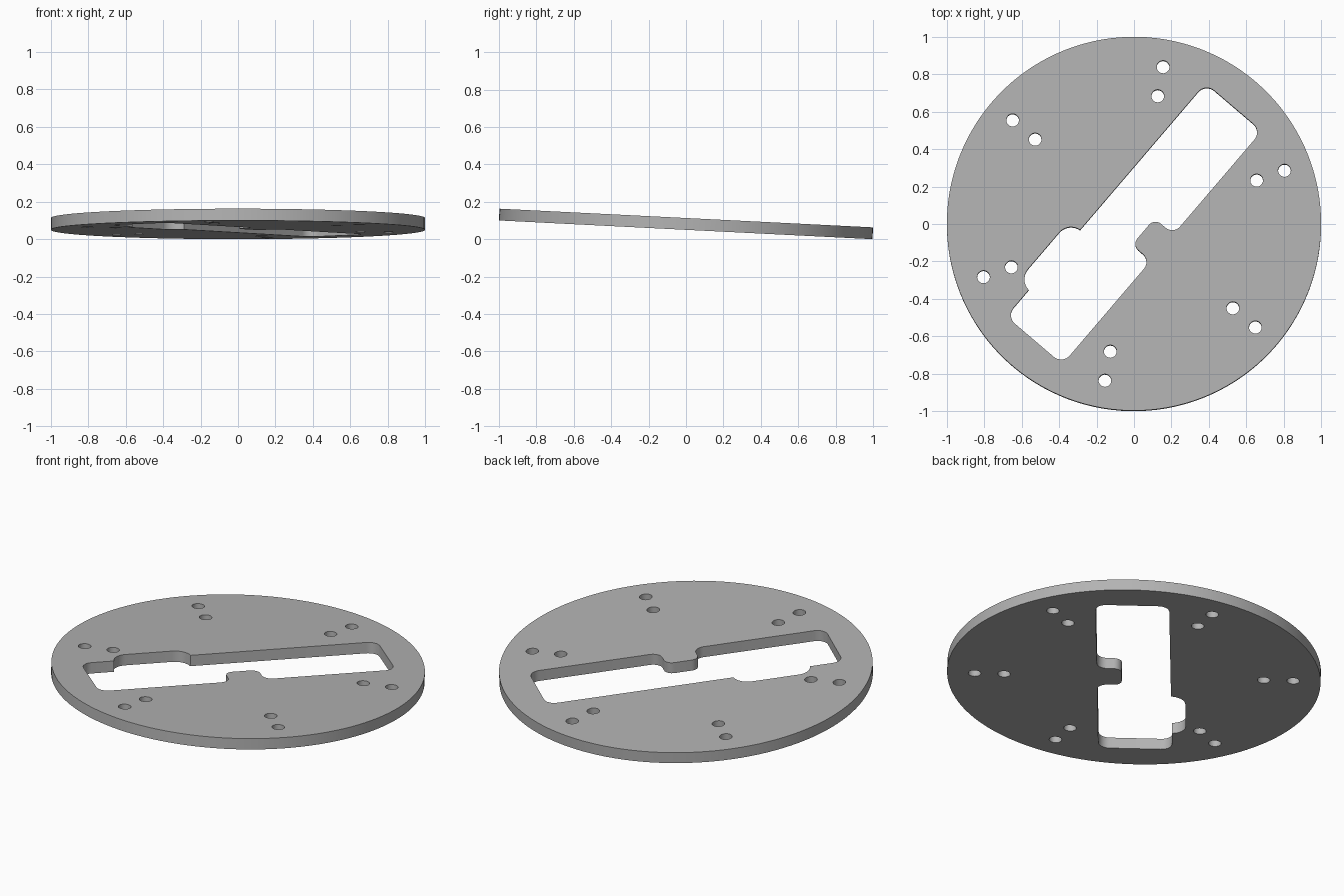
import bpy, bmesh
from math import cos, sin, radians, pi
from mathutils import Matrix

old = bpy.data.objects.get("Cube")
if old:
    bpy.data.objects.remove(old, do_unlink=True)

THICK = 0.063
TILT = -0.05
SLOT_ANGLE = radians(49.5)


def arc(cx, cy, r, start, end, steps=8):
    """Points along an arc, angles in degrees."""
    angles = [radians(start + (end - start) * i / steps) for i in range(steps + 1)]
    return [(cx + r * cos(a), cy + r * sin(a)) for a in angles]


def circle(cx, cy, r, steps):
    return arc(cx, cy, r, 0, 360, steps)[:-1]


# Slot outline along its own long axis: rounded ends, one tab, one notch
L, W, R = 0.82, 0.197, 0.06
ex, ey = L - R, W - R
FLARE, TAB, NOTCH = 0.055, 0.045, 0.083
slot = (
    arc(-ex, -ey, R, 180, 270)
    + arc(-0.148, FLARE - W, FLARE, -90, 0)
    + arc(-0.048, -0.11, TAB, 180, 90)
    + arc(0.048, -0.11, TAB, 90, 0)
    + arc(0.148, FLARE - W, FLARE, 180, 270)
    + arc(ex, -ey, R, 270, 360)
    + arc(ex, ey, R, 0, 90)
    + arc(-0.295, 0.19, NOTCH, 5, 90)
    + arc(-0.552, 0.19, NOTCH, 90, 175)
    + arc(-ex, ey, R, 90, 180)
)

# Outer rim, slot and six pairs of screw holes
loops = [circle(0, 0, 1, 128), slot]
for k in range(6):
    a = pi / 6 + k * pi / 3
    for radius in (0.695, 0.853):
        loops.append(circle(radius * cos(a), radius * sin(a), 0.034, 24))

# Fill the flat profile and give it thickness
bm = bmesh.new()
for points in loops:
    verts = [bm.verts.new((x, y, -THICK / 2)) for x, y in points]
    for i, v in enumerate(verts):
        bm.edges.new((verts[i - 1], v))
bmesh.ops.triangle_fill(bm, edges=bm.edges[:], use_beauty=True)
extruded = bmesh.ops.extrude_face_region(bm, geom=bm.faces[:], use_keep_orig=True)
top = [g for g in extruded["geom"] if isinstance(g, bmesh.types.BMVert)]
bmesh.ops.translate(bm, verts=top, vec=(0, 0, THICK))
bmesh.ops.recalc_face_normals(bm, faces=bm.faces[:])

# Turn the slot, tilt the plate and rest it on the floor
bm.transform(Matrix.Rotation(TILT, 4, "X") @ Matrix.Rotation(SLOT_ANGLE, 4, "Z"))
floor = min(v.co.z for v in bm.verts)
bmesh.ops.translate(bm, verts=bm.verts[:], vec=(0, 0, -floor))

mesh = bpy.data.meshes.new("mounting_plate")
bm.to_mesh(mesh)
bm.free()
plate = bpy.data.objects.new("mounting_plate", mesh)
bpy.context.collection.objects.link(plate)

# Plain grey
grey = bpy.data.materials.new("plain_grey")
grey.use_nodes = True
colour = (0.45, 0.45, 0.45, 1)
grey.diffuse_color = colour
grey.node_tree.nodes["Principled BSDF"].inputs["Base Color"].default_value = colour
mesh.materials.append(grey)

# Smooth walls with sharp rims
bpy.ops.object.select_all(action="DESELECT")
plate.select_set(True)
bpy.context.view_layer.objects.active = plate
bpy.ops.object.shade_smooth_by_angle(angle=radians(30))
